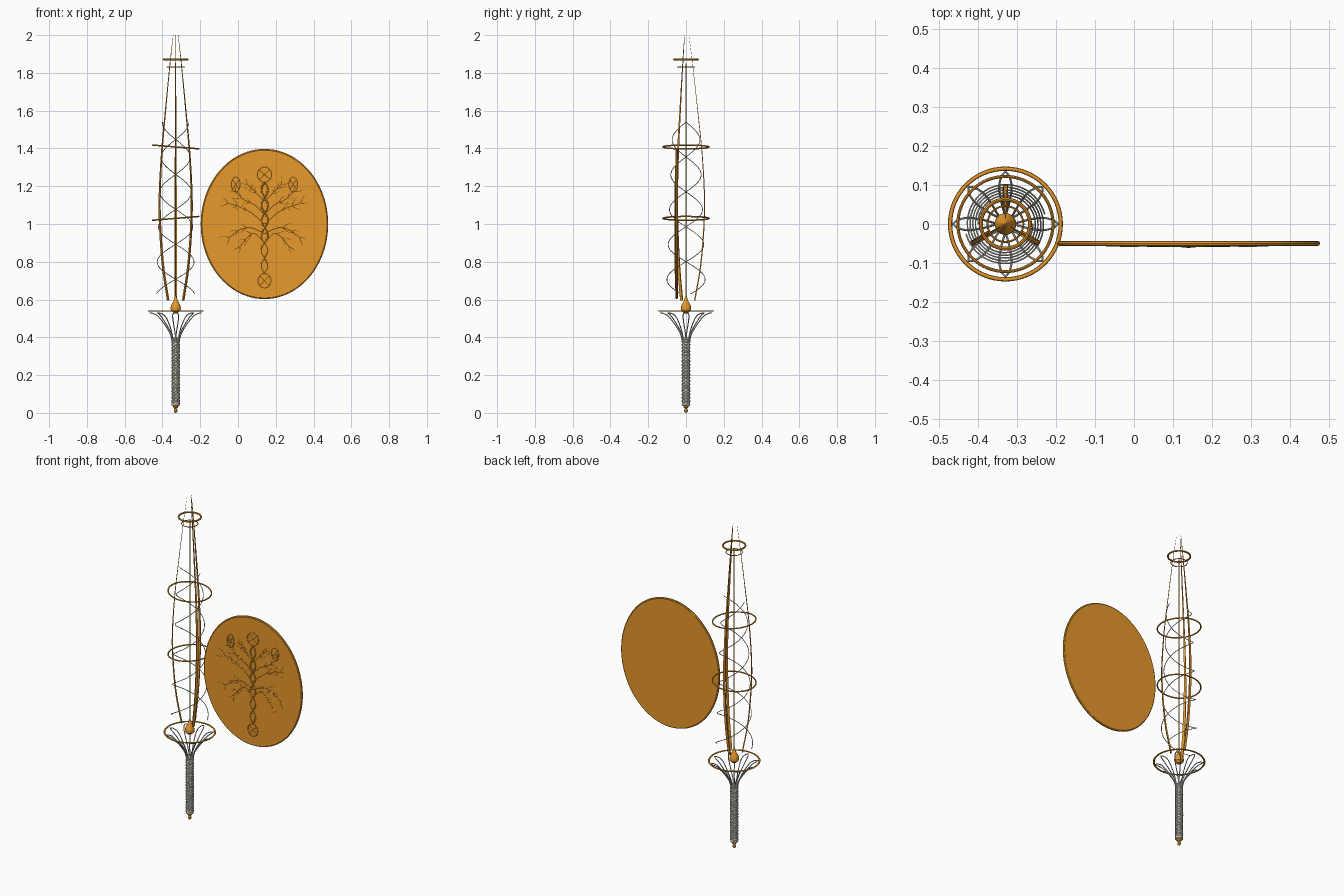
import bpy
import math
import random
from math import sin, cos, pi, tau
from mathutils import Vector

random.seed(4)
cube = bpy.data.objects.get("Cube")
if cube:
    bpy.data.objects.remove(cube)

AXIS = -0.33          # x of the sword's long axis
DX, DY, DZ = 0.14, -0.05, 1.0   # shield centre


def material(name, rgb):
    m = bpy.data.materials.new(name)
    m.use_nodes = True
    m.diffuse_color = (*rgb, 1)
    m.node_tree.nodes["Principled BSDF"].inputs["Base Color"].default_value = (*rgb, 1)
    return m


GOLD = material("gold", (0.8, 0.32, 0.025))
SILVER = material("silver", (0.62, 0.6, 0.52))


def soften(ob):
    bpy.ops.object.select_all(action="DESELECT")
    ob.select_set(True)
    bpy.context.view_layer.objects.active = ob
    bpy.ops.object.shade_smooth_by_angle()


def wires(name, paths, radius, mat, closed=False, sides=1):
    """Round wires through point lists; a point may carry a radius factor."""
    cu = bpy.data.curves.new(name, "CURVE")
    cu.dimensions = "3D"
    cu.bevel_depth = radius
    cu.bevel_resolution = sides
    cu.use_fill_caps = True
    for path in paths:
        sp = cu.splines.new("POLY")
        sp.points.add(len(path) - 1)
        sp.use_cyclic_u = closed
        for p, q in zip(sp.points, path):
            p.co = (*q[:3], 1)
            p.radius = q[3] if len(q) > 3 else 1
    cu.materials.append(mat)
    ob = bpy.data.objects.new(name, cu)
    bpy.context.collection.objects.link(ob)
    bpy.ops.object.select_all(action="DESELECT")
    ob.select_set(True)
    bpy.context.view_layer.objects.active = ob
    bpy.ops.object.convert(target="MESH")
    soften(bpy.context.object)
    return bpy.context.object


def loft(name, sections, mat):
    """Capped skin over a list of equal-length closed sections."""
    n = len(sections[0])
    verts = [v for s in sections for v in s]
    faces = [(j * n + i, j * n + (i + 1) % n, (j + 1) * n + (i + 1) % n, (j + 1) * n + i)
             for j in range(len(sections) - 1) for i in range(n)]
    faces += [tuple(reversed(range(n))), tuple(range(len(verts) - n, len(verts)))]
    me = bpy.data.meshes.new(name)
    me.from_pydata(verts, [], faces)
    me.materials.append(mat)
    ob = bpy.data.objects.new(name, me)
    bpy.context.collection.objects.link(ob)
    soften(ob)


def polar(r, a, z, side=0.0):
    """Point at radius r and angle a about the sword axis, shifted sideways."""
    return (AXIS + r * cos(a) - side * sin(a), r * sin(a) + side * cos(a), z)


def lathe(name, profile, mat, steps=24):
    loft(name, [[polar(r, tau * i / steps, z) for i in range(steps)] for r, z in profile], mat)


def ring(name, r, z, tube, tilt=0):
    path = [polar(r, tau * i / 64, z + tilt * cos(tau * i / 64)) for i in range(64)]
    return wires(name, [path], tube, GOLD, True, 2)


def helix(r0, r1, z0, z1, a0, turns, n):
    return [polar(r0 + (r1 - r0) * i / n, a0 + tau * turns * i / n, z0 + (z1 - z0) * i / n)
            for i in range(n + 1)]


def smooth(points, n=8):
    """Catmull-Rom resampling of a short control path."""
    pts = [Vector(p) for p in points]
    pts = [2 * pts[0] - pts[1]] + pts + [2 * pts[-1] - pts[-2]]
    out = []
    for a, b, c, d in zip(pts, pts[1:], pts[2:], pts[3:]):
        for k in range(n):
            t = k / n
            out.append(0.5 * (2 * b + (c - a) * t + (2 * a - 5 * b + 4 * c - d) * t * t
                              + (3 * b - a - 3 * c + d) * t ** 3))
    return out + [pts[-2]]


# Pommel, grip and its woven wire
lathe("pommel", [(0.002, 0), (0.009, 0.006), (0.01, 0.015), (0.005, 0.022),
                 (0.012, 0.028), (0.014, 0.036), (0.01, 0.04)], GOLD)
lathe("grip_core", [(0.012, 0.035), (0.022, 0.04), (0.022, 0.055), (0.019, 0.06),
                    (0.019, 0.39), (0.014, 0.4)], SILVER)
wires("grip_weave", [helix(0.0205, 0.0205, 0.045, 0.395, tau * k / 4, s * 5, 100)
                     for k in range(4) for s in (-1, 1)], 0.003, SILVER)

# Flaring guard: eight wire petals under a flattened ring
spine = smooth([(0.018, 0.375, 0), (0.03, 0.42, 0.003), (0.06, 0.47, 0.011),
                (0.095, 0.513, 0.016), (0.122, 0.527, 0.01), (0.135, 0.53, 0)], 5)
edge = [tuple(p) for p in spine]
edge += [(r, z, -w) for r, z, w in reversed(edge[1:-1])]
wires("guard_petals", [[polar(r, tau * k / 8, z, w) for r, z, w in edge]
                       for k in range(8)], 0.0028, SILVER, True)
guard = ring("guard_ring", 0.142, 0.54, 0.0055)
for v in guard.data.vertices:
    v.co.z = 0.54 + (v.co.z - 0.54) * 0.6

# Teardrop finial and centre rod
lathe("teardrop", [(0.012, 0.53), (0.025, 0.542), (0.028, 0.555), (0.023, 0.572),
                   (0.013, 0.59), (0.008, 0.605), (0.003, 0.62)], GOLD)
wires("centre_rod", [[polar(0, 0, 0.6), polar(0, 0, 1.85)]], 0.003, GOLD)

# Three bowed flat blade strips, tapering to the tip
outline = smooth([(0.046, 0.595, 1), (0.08, 0.8, 0.95), (0.098, 1.08, 0.85),
                  (0.087, 1.35, 0.65), (0.06, 1.62, 0.45), (0.032, 1.87, 0.28),
                  (0.015, 2.0, 0.12)])
for k in range(3):
    angle = pi / 2 + tau * k / 3
    loft("blade_strip", [[polar(r + u * 0.0035 * w, angle, z, s * 0.0075 * w)
                          for u, s in ((-1, -1), (1, -1), (1, 1), (-1, 1))]
                         for r, z, w in outline], GOLD)

# Double helix of thin wire and the hoops
wires("helix_wires", [helix(0.104, 0.07, 0.63, 1.54, pi * k + 0.25, 2.46, 120)
                      for k in range(2)], 0.002, SILVER)
ring("lower_hoop", 0.122, 1.03, 0.004, 0.01)
ring("upper_hoop", 0.122, 1.408, 0.004, -0.01)
ring("tip_hoop", 0.063, 1.871, 0.005)
ring("tip_small_hoop", 0.046, 1.83, 0.0025)

# Oval shield plate with a raised rim
bpy.ops.mesh.primitive_cylinder_add(vertices=96, radius=1, depth=1,
                                    location=(DX, DY, DZ), rotation=(pi / 2, 0, 0))
plate = bpy.context.object
plate.name = "shield_plate"
plate.scale = (0.333, 0.393, 0.01)
plate.data.materials.append(GOLD)
bpy.ops.object.transform_apply(location=False, rotation=True, scale=True)
bpy.ops.object.shade_smooth_by_angle()


def oval(x, z, rx, rz, y, n=32):
    return [(x + rx * cos(tau * i / n), y, z + rz * sin(tau * i / n)) for i in range(n)]


wires("shield_rim", [oval(DX, DZ, 0.331, 0.391, DY, 96)], 0.0065, GOLD, True, 2)

# Tree relief: twisted trunk
FACE = DY - 0.005
wires("tree_trunk", [[(DX + s * 0.017 * sin(pi * i / 16),
                       FACE - 0.001 * s * cos(pi * i / 16),
                       0.74 + 0.48 * i / 96) for i in range(97)]
                     for s in (-1, 1)], 0.005, GOLD)

# Tree relief: knotted ovals at the crown, branch tips and root
knots, knot_lines = [], []
for x, z, rx, rz in ((DX, 1.262, 0.038, 0.04), (DX, 0.7, 0.034, 0.038),
                     (DX - 0.152, 1.21, 0.023, 0.04), (DX + 0.152, 1.21, 0.023, 0.04)):
    knots.append(oval(x, z, rx, rz, FACE))
    for s in (-1, 1):
        knot_lines.append([(x - s * rx * 0.75, FACE, z - rz * 0.65),
                           (x + s * rx * 0.75, FACE, z + rz * 0.65)])
wires("tree_knots", knots, 0.004, GOLD, True)
wires("tree_knot_crossings", knot_lines, 0.003, GOLD)

# Tree relief: mirrored branches with forked twigs
branches = []


def twig(x, z, angle, length, w):
    end = (x + length * cos(angle), z + length * sin(angle))
    branches.append([(x, FACE, z, w), (end[0], FACE, end[1], w * 0.6)])
    return end


limbs = (((0, 1.05), (0.05, 1.1), (0.11, 1.13), (0.152, 1.17)),
         ((0, 1.0), (0.07, 1.06), (0.13, 1.09), (0.19, 1.11)),
         ((0, 0.95), (0.07, 0.98), (0.13, 0.97), (0.185, 0.93)),
         ((0, 0.9), (0.05, 0.95), (0.09, 0.93), (0.13, 0.88)),
         ((0, 1.12), (0.03, 1.15), (0.06, 1.18), (0.09, 1.21)))
for side in (-1, 1):
    for limb in limbs:
        path = smooth([(DX + side * x, FACE, z) for x, z in limb], 5)
        n = len(path)
        branches.append([(*p, 1 - 0.5 * i / n) for i, p in enumerate(path)])
        for i in range(7, n, 4):
            d = path[i] - path[i - 1]
            base = math.atan2(d.z, d.x)
            for s in (-1, 1):
                a = base + s * random.uniform(0.4, 0.8)
                ex, ez = twig(path[i].x, path[i].z, a, random.uniform(0.02, 0.045), 0.6)
                twig(ex, ez, a - s * 0.5, 0.016, 0.4)
wires("tree_branches", branches, 0.0045, GOLD)
